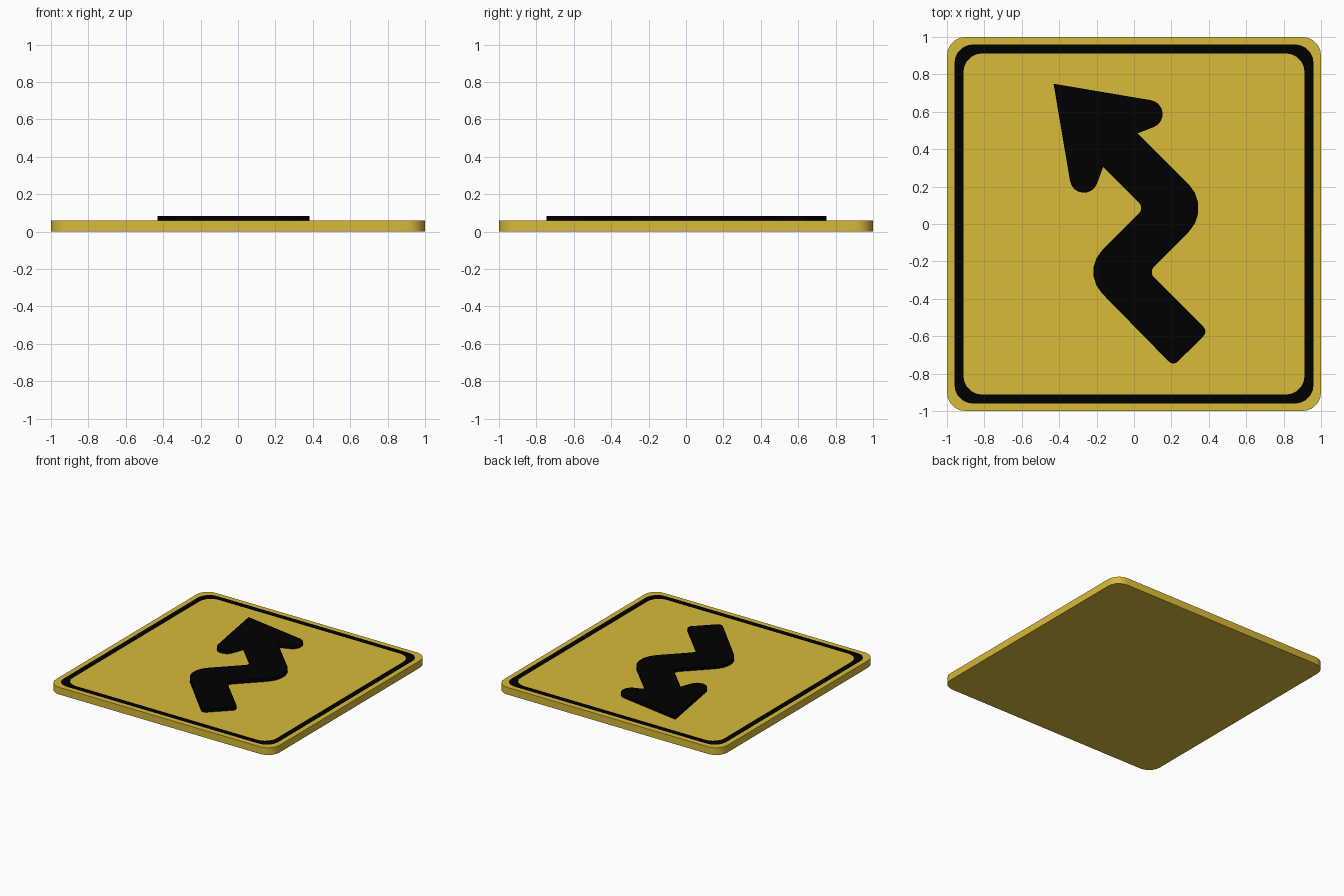
import bpy, bmesh
from math import cos, sin, radians, tan
from mathutils import Vector

if "Cube" in bpy.data.objects:
    bpy.data.objects.remove(bpy.data.objects["Cube"])

PLATE_TOP, ARROW_TOP = 0.058, 0.083


def material(name, color):
    m = bpy.data.materials.new(name)
    m.diffuse_color = (*color, 1)
    m.use_nodes = True
    m.node_tree.nodes["Principled BSDF"].inputs["Base Color"].default_value = m.diffuse_color
    return m


yellow = material("sign_yellow", (0.69, 0.49, 0.04))
black = material("sign_black", (0, 0, 0))


def finish(bm, name, mats):
    bmesh.ops.recalc_face_normals(bm, faces=bm.faces)
    me = bpy.data.meshes.new(name)
    bm.to_mesh(me)
    bm.free()
    ob = bpy.data.objects.new(name, me)
    bpy.context.collection.objects.link(ob)
    for m in mats:
        me.materials.append(m)
    bpy.ops.object.select_all(action='DESELECT')
    bpy.context.view_layer.objects.active = ob
    ob.select_set(True)
    bpy.ops.object.shade_smooth_by_angle(angle=radians(35))
    return ob


def arc(cx, cy, r, a0, a1, n):
    return [(cx + r * cos(radians(a0 + (a1 - a0) * i / n)),
             cy + r * sin(radians(a0 + (a1 - a0) * i / n))) for i in range(n + 1)]


def rounded_square(half, r, n=5):
    c = half - r
    pts = []
    for k, (sx, sy) in enumerate([(1, 1), (-1, 1), (-1, -1), (1, -1)]):
        pts += arc(sx * c, sy * c, r, 90 * k, 90 * k + 90, n)
    return pts


def fillet(prev, cur, nxt, r, n=5):
    p, c, q = (Vector(v) for v in (prev, cur, nxt))
    u, v = (p - c).normalized(), (q - c).normalized()
    half = u.angle(v) / 2
    t = r / tan(half)
    centre = c + (u + v).normalized() * r / sin(half)
    a, b = (c + u * t - centre).normalized(), (c + v * t - centre).normalized()
    return [tuple(centre + a.slerp(b, i / n).normalized() * r) for i in range(n + 1)]


# Plate with flush printed border: nested rounded-square loops bridged together
bm = bmesh.new()
loops = [[bm.verts.new((x, y, z)) for x, y in rounded_square(h, r)]
         for h, r, z in [(1, 0.1, 0), (1, 0.1, PLATE_TOP),
                         (0.96, 0.1, PLATE_TOP), (0.912, 0.1, PLATE_TOP)]]
for band, (a, b) in enumerate(zip(loops, loops[1:])):
    for i in range(len(a)):
        j = (i + 1) % len(a)
        bm.faces.new((a[i], a[j], b[j], b[i])).material_index = int(band == 2)
bm.faces.new(loops[0])
bm.faces.new(loops[-1])
finish(bm, "sign_plate", [yellow, black])

# Winding arrow: shaft corners (x, y, fillet radius), clockwise from the head
shaft = [(0.02, 0.485, 0), (0.42, 0.085, 0.18), (0.078, -0.257, 0.04),
         (0.396, -0.575, 0.035), (0.21, -0.76, 0.035), (-0.285, -0.255, 0.165),
         (0.055, 0.085, 0.04), (-0.165, 0.305, 0)]
outline = [(-0.43, 0.75)] + arc(0.078, 0.588, 0.075, 80, -68, 8)
for i, (x, y, r) in enumerate(shaft):
    if r:
        outline += fillet(shaft[i - 1][:2], (x, y), shaft[i + 1][:2], r)
    else:
        outline.append((x, y))
outline += arc(-0.268, 0.242, 0.075, -22, -170, 8)

bm = bmesh.new()
face = bm.faces.new([bm.verts.new((x, y, PLATE_TOP)) for x, y in outline])
ext = bmesh.ops.extrude_face_region(bm, geom=[face], use_keep_orig=True)
top = [g for g in ext["geom"] if isinstance(g, bmesh.types.BMVert)]
bmesh.ops.translate(bm, verts=top, vec=(0, 0, ARROW_TOP - PLATE_TOP))
finish(bm, "winding_arrow", [black])
